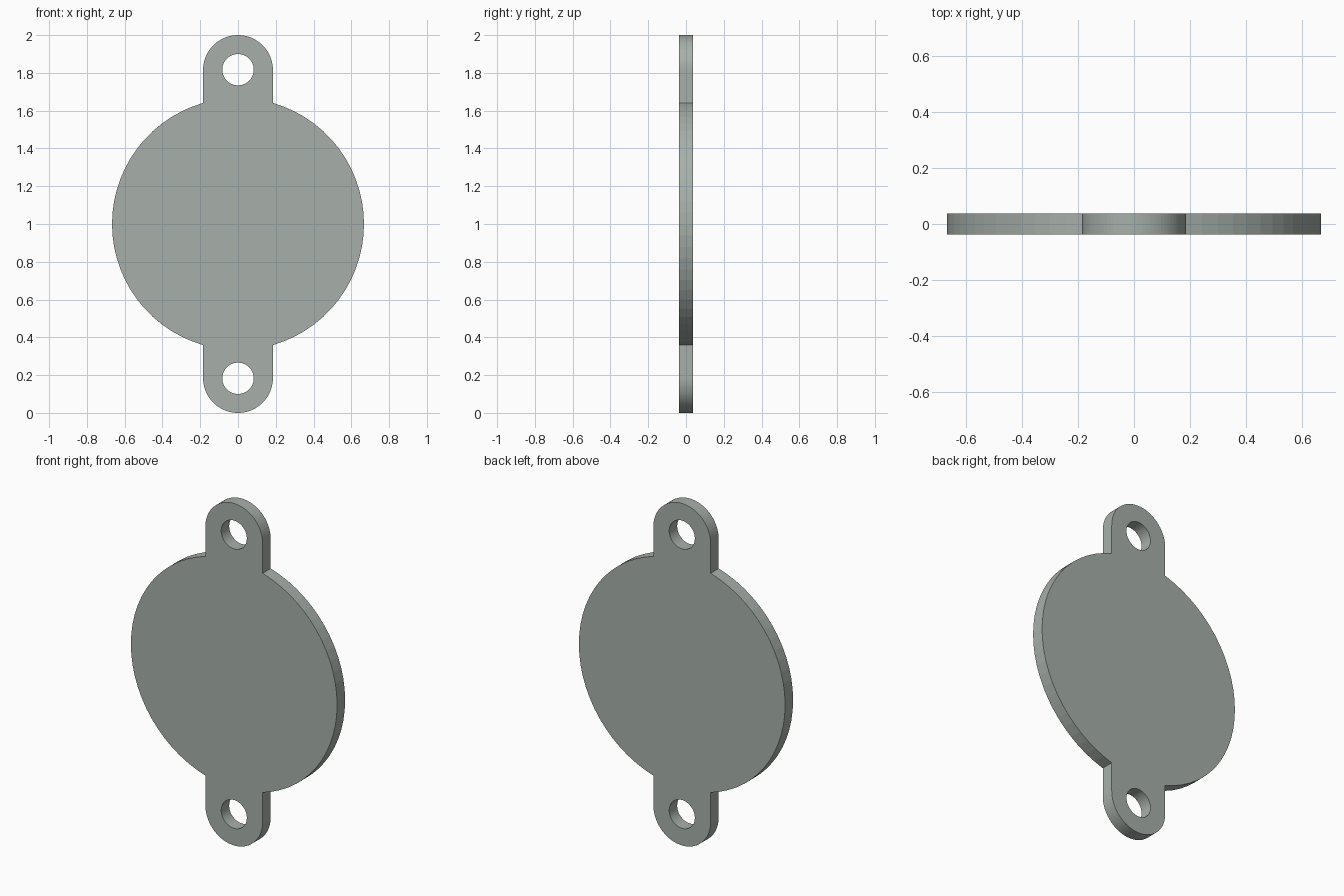
import bpy, bmesh
from math import sin, cos, pi, asin

if "Cube" in bpy.data.objects:
    bpy.data.objects.remove(bpy.data.objects["Cube"])

R, LUG_R, HOLE_R = 0.667, 0.185, 0.083   # disc, lug and hole radii
LUG_Z, HALF_T = 0.815, 0.037             # lug offset from disc centre, half thickness
MID_Z = 1.0


def arc(cz, r, a0, a1, n):
    """Points on an arc in the XZ plane, both ends included."""
    return [(r * cos(a0 + (a1 - a0) * i / n), cz + r * sin(a0 + (a1 - a0) * i / n))
            for i in range(n + 1)]


def add_loop(bm, pts):
    vs = [bm.verts.new((x, -HALF_T, z)) for x, z in pts]
    for a, b in zip(vs, vs[1:] + vs[:1]):
        bm.edges.new((a, b))


# Half outline: right side of the disc, then the top lug; the other half is its 180 degree turn
gap = asin(LUG_R / R)
half = arc(0, R, gap - pi / 2, pi / 2 - gap, 28) + arc(LUG_Z, LUG_R, 0, pi, 40)
outline = half + [(-x, -z) for x, z in half]

bm = bmesh.new()
add_loop(bm, [(x, z + MID_Z) for x, z in outline])

# Screw holes
for side in (1, -1):
    add_loop(bm, arc(MID_Z + side * (LUG_Z + 0.002), HOLE_R, 0, 2 * pi, 48)[:-1])

# Fill the face around the holes and extrude to thickness
bmesh.ops.triangle_fill(bm, edges=bm.edges[:], use_beauty=True, use_dissolve=False)
ext = bmesh.ops.extrude_face_region(bm, geom=bm.faces[:], use_keep_orig=True)
moved = [g for g in ext["geom"] if isinstance(g, bmesh.types.BMVert)]
bmesh.ops.translate(bm, verts=moved, vec=(0, 2 * HALF_T, 0))
bmesh.ops.recalc_face_normals(bm, faces=bm.faces[:])

mesh = bpy.data.meshes.new("mounting_plate")
bm.to_mesh(mesh)
bm.free()
plate = bpy.data.objects.new("mounting_plate", mesh)
bpy.context.collection.objects.link(plate)

# Grey-green metal
mat = bpy.data.materials.new("grey_green_metal")
mat.diffuse_color = (0.385, 0.435, 0.40, 1)
mat.use_nodes = True
mat.node_tree.nodes["Principled BSDF"].inputs["Base Color"].default_value = mat.diffuse_color
mesh.materials.append(mat)
